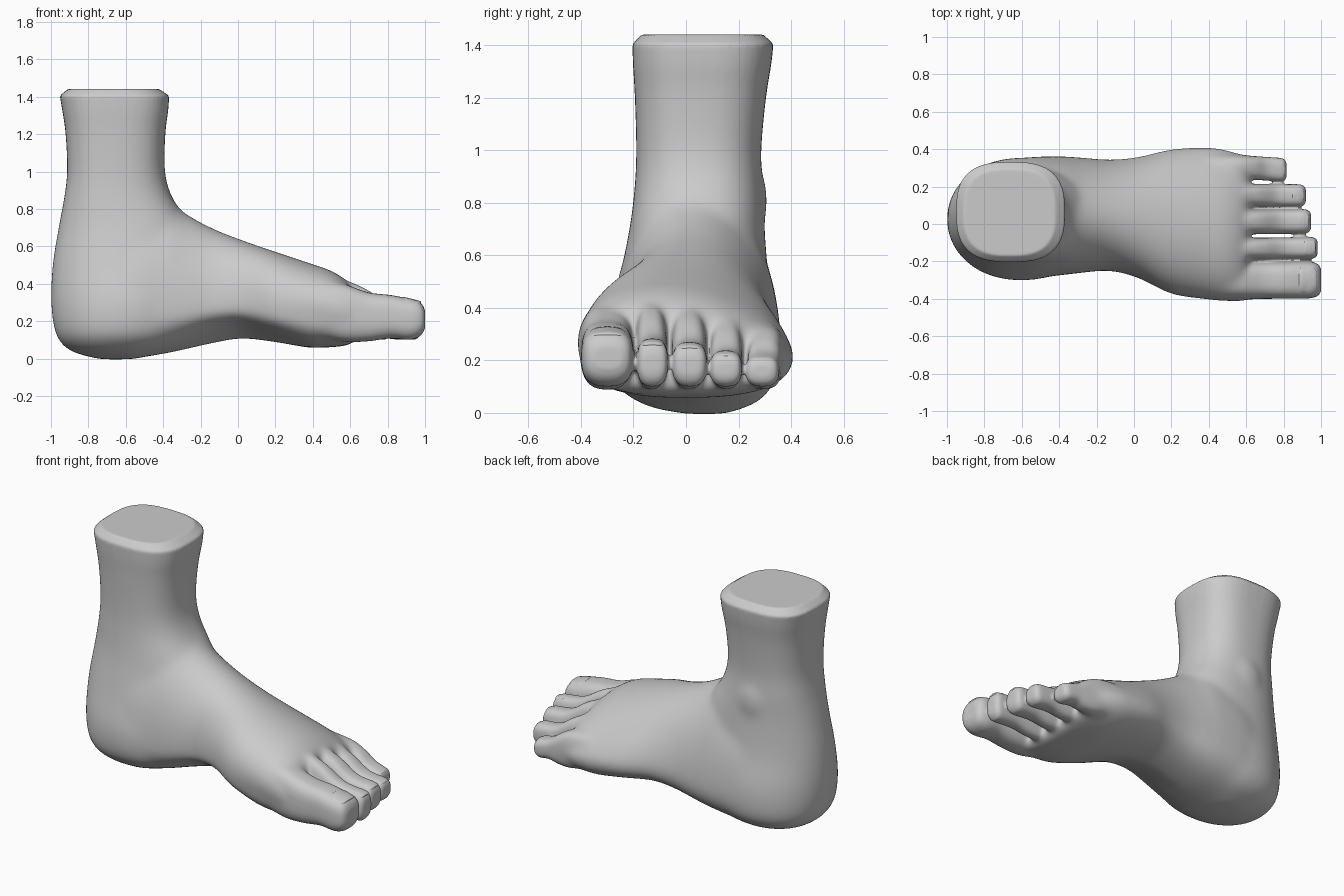
import bpy, bmesh, math
from mathutils import Vector, Matrix

if "Cube" in bpy.data.objects:
    bpy.data.objects.remove(bpy.data.objects["Cube"])


def spow(v, n):
    return math.copysign(abs(v) ** (2 / n), v)


def smooth_rows(rows, steps=5):
    # Catmull-Rom refinement of a list of section parameters
    out = []
    for i in range(len(rows) - 1):
        p0, p1, p2, p3 = (rows[max(i - 1, 0)], rows[i], rows[i + 1],
                          rows[min(i + 2, len(rows) - 1)])
        for k in range(steps):
            t = k / steps
            out.append([0.5 * (2 * b + (c - a) * t + (2 * a - 5 * b + 4 * c - d) * t * t
                               + (3 * b - a - 3 * c + d) * t ** 3)
                        for a, b, c, d in zip(p0, p1, p2, p3)])
    return out + [list(rows[-1])]


def loft(bm, rings):
    loops = [[bm.verts.new(p) for p in r] for r in rings]
    n = len(loops[0])
    for a, b in zip(loops, loops[1:]):
        for i in range(n):
            bm.faces.new((a[i], a[(i + 1) % n], b[(i + 1) % n], b[i]))
    bm.faces.new(loops[0][::-1])
    bm.faces.new(loops[-1])


def leg_ring(z, x0, x1, y0, y1, n, count=48):
    pts = []
    for i in range(count):
        a = math.tau * i / count
        pts.append(Vector(((x0 + x1) / 2 + (x1 - x0) / 2 * spow(math.cos(a), n),
                           (y0 + y1) / 2 + (y1 - y0) / 2 * spow(math.sin(a), n), z)))
    return pts


def foot_ring(x, y0, y1, zb, zm, zt, skew=0, arch=0, ntop=1.95, nbot=2.5, count=48):
    pts = []
    for i in range(count):
        a = math.tau * i / count
        n = ntop if math.sin(a) > 0 else nbot
        c, s = spow(math.cos(a), n), spow(math.sin(a), n)
        y = (y0 + y1) / 2 + (y1 - y0) / 2 * c + skew * max(s, 0)
        z = zm + s * (zt - zm if s > 0 else (zm - zb) * (1 - arch * max(0, -c)))
        pts.append(Vector((x, y, z)))
    return pts


bm = bmesh.new()

# Leg and heel: z, x range, y range, squareness
leg = [(-0.004, -0.74, -0.56, -0.01, 0.15, 2.1),
       (0.03, -0.87, -0.42, -0.15, 0.25, 2.1),
       (0.075, -0.94, -0.32, -0.235, 0.31, 2.15),
       (0.15, -0.98, -0.24, -0.29, 0.347, 2.15),
       (0.30, -1.0, -0.20, -0.30, 0.352, 2.1),
       (0.50, -0.992, -0.20, -0.257, 0.317, 2.15),
       (0.70, -0.96, -0.25, -0.216, 0.30, 2.25),
       (0.86, -0.93, -0.35, -0.196, 0.292, 2.4),
       (1.00, -0.914, -0.39, -0.19, 0.287, 2.5),
       (1.20, -0.922, -0.388, -0.195, 0.305, 2.65),
       (1.33, -0.94, -0.373, -0.202, 0.325, 2.75),
       (1.405, -0.953, -0.368, -0.204, 0.333, 2.8)]
loft(bm, [leg_ring(*r) for r in smooth_rows(leg)]
     + [leg_ring(1.441, -0.91, -0.42, -0.17, 0.295, 2.8)])

# Instep and ball: x, y range, bottom, widest level, top, skew, arch
instep = [(-0.80, -0.22, 0.29, 0.035, 0.25, 0.70, 0, 0),
          (-0.60, -0.29, 0.352, 0.0, 0.25, 0.85, 0, 0),
          (-0.40, -0.275, 0.362, 0.025, 0.25, 0.86, -0.01, 0.15),
          (-0.27, -0.26, 0.355, 0.052, 0.25, 0.77, -0.02, 0.35),
          (-0.13, -0.25, 0.345, 0.083, 0.26, 0.695, -0.03, 0.55),
          (0.02, -0.285, 0.36, 0.107, 0.26, 0.635, -0.05, 0.6),
          (0.20, -0.367, 0.402, 0.088, 0.24, 0.572, -0.08, 0.3),
          (0.38, -0.392, 0.412, 0.058, 0.225, 0.512, -0.10, 0),
          (0.48, -0.400, 0.402, 0.06, 0.215, 0.478, -0.11, 0),
          (0.55, -0.402, 0.382, 0.065, 0.21, 0.44, -0.11, 0),
          (0.595, -0.398, 0.362, 0.075, 0.20, 0.395, -0.10, 0),
          (0.62, -0.37, 0.33, 0.10, 0.20, 0.33, -0.08, 0)]
loft(bm, [foot_ring(*r) for r in smooth_rows(instep)])

# Outer ankle bone
bmesh.ops.create_uvsphere(bm, u_segments=24, v_segments=16, radius=1,
                          matrix=Matrix.Translation((-0.64, 0.215, 0.81))
                          @ Matrix.Diagonal((0.14, 0.096, 0.17, 1)))

# Toes: tip x, root y, tip y, half width, top heights at root / knuckle / middle / tip, end rounding
toes = [(1.001, -0.302, -0.299, 0.102, 0.405, 0.355, 0.340, 0.322, 0.085),
        (0.982, -0.135, -0.127, 0.060, 0.43, 0.37, 0.300, 0.280, 0.045),
        (0.947, 0.010, 0.014, 0.067, 0.41, 0.355, 0.285, 0.267, 0.045),
        (0.919, 0.155, 0.152, 0.062, 0.375, 0.315, 0.250, 0.235, 0.045),
        (0.816, 0.313, 0.288, 0.065, 0.33, 0.29, 0.240, 0.219, 0.04)]
for tip, ya, yb, w, za, zk, zmid, zt, rnd in toes:
    def row(x, k, zb, ztop):
        y = ya + (yb - ya) * (x - 0.45) / (tip - 0.45)
        return (x, y - w * k, y + w * k, zb, (zb + ztop) / 2, ztop)
    span = tip - 0.56
    zc, h = (zt + 0.10) / 2, (zt - 0.10) / 2
    rows = [row(0.42, 0.85, 0.13, za + 0.01), row(0.55, 1.0, 0.09, za),
            row(0.56 + span * 0.30, 0.98, 0.092, zk),
            row(0.56 + span * 0.58, 0.97, 0.108, zmid)]
    rows += [row(tip - rnd * d, k, zc - h * q, zc + h * q)
             for d, k, q in ((1.1, 0.98, 1.0), (0.5, 0.93, 0.9), (0.16, 0.80, 0.68), (0, 0.55, 0.38))]
    loft(bm, [foot_ring(*r, ntop=2.9, nbot=2.7, count=32) for r in smooth_rows(rows)])

bmesh.ops.recalc_face_normals(bm, faces=bm.faces[:])
mesh = bpy.data.meshes.new("foot")
bm.to_mesh(mesh)
bm.free()
foot = bpy.data.objects.new("foot", mesh)
bpy.context.collection.objects.link(foot)
bpy.context.view_layer.objects.active = foot
foot.select_set(True)

# Fuse all volumes into one skin
fuse = foot.modifiers.new("fuse", 'REMESH')
fuse.mode = 'VOXEL'
fuse.voxel_size = 0.008
bpy.ops.object.modifier_apply(modifier=fuse.name)

# Blend the joins strongly on the body, lightly on the toes
group = foot.vertex_groups.new(name="body")
for v in foot.data.vertices:
    weight = min(1, max(0, (0.66 - v.co.x) / 0.14)) * min(1, max(0, (1.3 - v.co.z) / 0.15))
    if weight > 0:
        group.add([v.index], weight, 'REPLACE')
for name, count, vg in (("blend", 130, "body"), ("soften", 7, "")):
    m = foot.modifiers.new(name, 'SMOOTH')
    m.factor, m.iterations, m.vertex_group = 0.5, count, vg
    bpy.ops.object.modifier_apply(modifier=name)
bpy.ops.object.shade_smooth_by_angle(angle=math.radians(50))

# Toenails: thin rounded plates set into the toe tips
for i, (tip, ya, yb, w, za, zk, zmid, zt, rnd) in enumerate(toes):
    nb = bmesh.new()
    length, wide = (0.05 if i == 0 else 0.032), w * 0.68
    loft(nb, [[Vector((length * s * spow(math.cos(a), 4), wide * s * spow(math.sin(a), 4),
                       z - 0.2 * wide * (s * spow(math.sin(a), 4)) ** 2))
               for a in (math.tau * k / 32 for k in range(32))]
              for s, z in ((1, -0.02), (1, 0), (0.92, 0.003), (0.6, 0.004), (0.25, 0.004))])
    nm = bpy.data.meshes.new("toenail")
    nb.to_mesh(nm)
    nb.free()
    nail = bpy.data.objects.new("toenail_%d" % (i + 1), nm)
    nail.location = (tip - rnd * 0.45 - length * 0.65, yb, zt - 0.007)
    nail.rotation_euler = (0, math.radians(14), 0)
    bpy.context.collection.objects.link(nail)
    for p in nm.polygons:
        p.use_smooth = True
